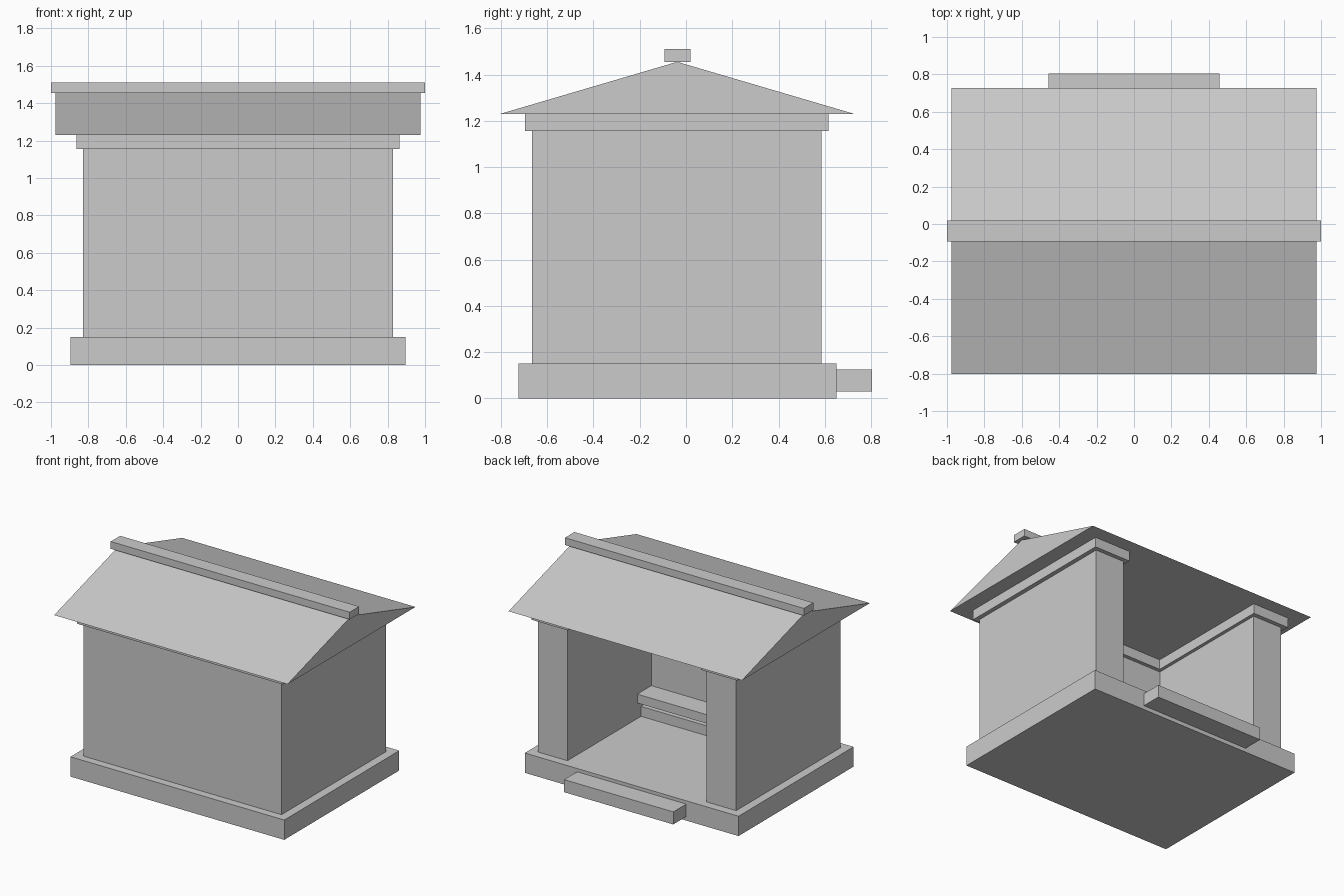
import bpy, bmesh
from mathutils import Vector

if "Cube" in bpy.data.objects:
    bpy.data.objects.remove(bpy.data.objects["Cube"])


def prism(name, profile, offset):
    """Extrude a flat outline of 3D points by an offset vector into a solid."""
    bm = bmesh.new()
    face = bm.faces.new([bm.verts.new(p) for p in profile])
    ext = bmesh.ops.extrude_face_region(bm, geom=[face], use_keep_orig=True)
    verts = [e for e in ext["geom"] if isinstance(e, bmesh.types.BMVert)]
    bmesh.ops.translate(bm, verts=verts, vec=Vector(offset))
    bmesh.ops.recalc_face_normals(bm, faces=bm.faces)
    mesh = bpy.data.meshes.new(name)
    bm.to_mesh(mesh)
    bm.free()
    obj = bpy.data.objects.new(name, mesh)
    bpy.context.collection.objects.link(obj)
    return obj


def box(name, half_x, y0, y1, z0, z1):
    """Box centred on x."""
    outline = [(-half_x, y0, z0), (half_x, y0, z0), (half_x, y1, z0), (-half_x, y1, z0)]
    return prism(name, outline, (0, 0, z1 - z0))


def u_shape(name, half_x, y0, y1, t, z0, z1):
    """Three-sided wall of thickness t, open towards +y."""
    i = half_x - t
    plan = [(-half_x, y0), (half_x, y0), (half_x, y1), (i, y1),
            (i, y0 + t), (-i, y0 + t), (-i, y1), (-half_x, y1)]
    return prism(name, [(x, y, z0) for x, y in plan], (0, 0, z1 - z0))


# Plinth and entrance step
box("plinth", 0.895, -0.725, 0.65, 0, 0.15)
box("entrance_step", 0.457, 0.65, 0.805, 0.03, 0.125)

# Thick walls and the cornice that follows them
u_shape("walls", 0.83, -0.665, 0.585, 0.247, 0.15, 1.155)
u_shape("cornice", 0.863, -0.695, 0.617, 0.305, 1.155, 1.23)

# Bench against the inner back wall
box("bench_base", 0.583, -0.418, -0.295, 0.15, 0.225)
box("bench_seat", 0.583, -0.418, -0.25, 0.268, 0.335)

# Gabled roof and ridge beam
prism("roof", [(-0.977, -0.803, 1.23), (-0.977, 0.727, 1.23), (-0.977, -0.038, 1.455)],
      (1.954, 0, 0))
box("ridge_beam", 1.0, -0.094, 0.019, 1.455, 1.51)
